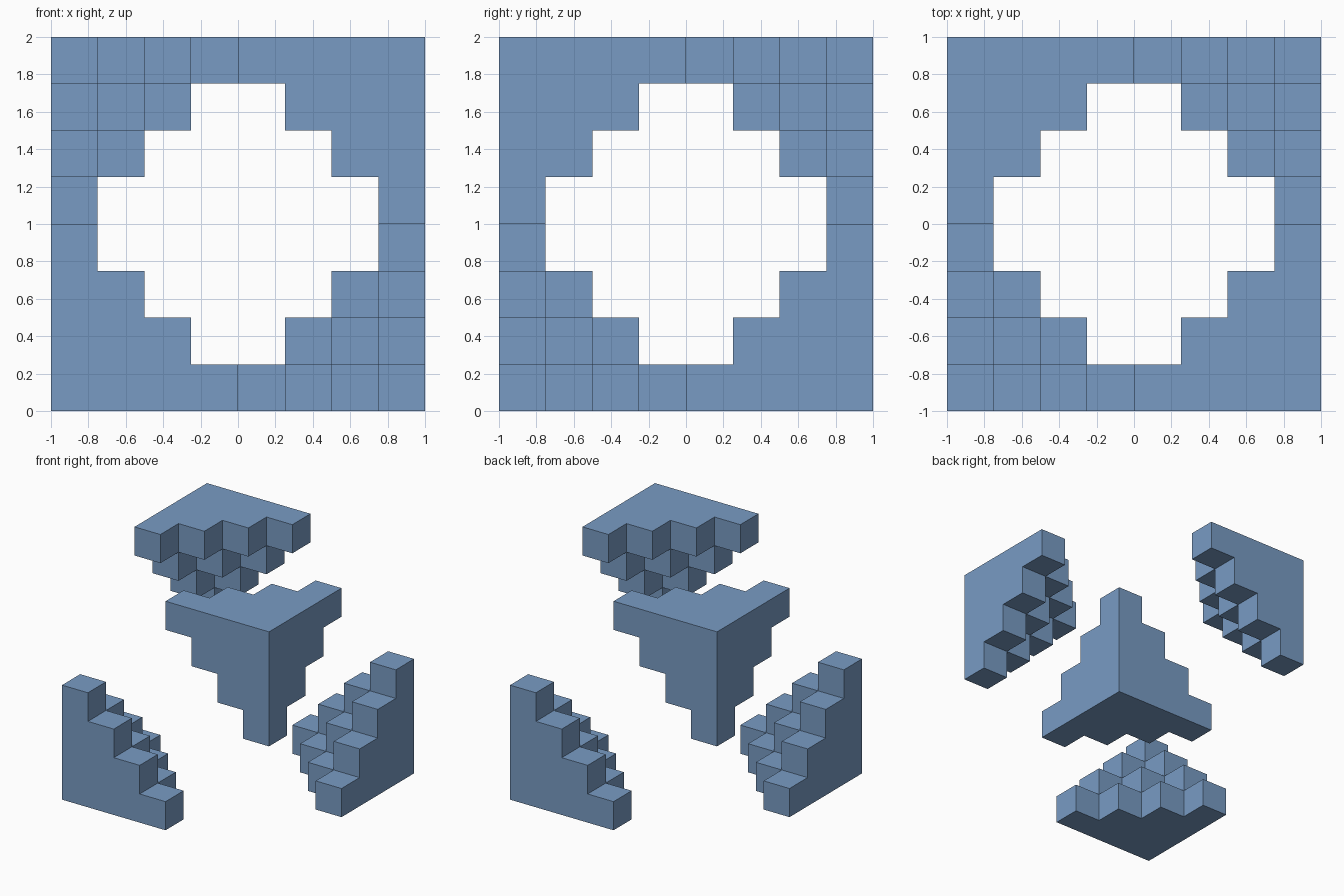
import bpy
import bmesh
import math
from mathutils import Vector, Matrix

cube = bpy.data.objects.get("Cube")
if cube:
    bpy.data.objects.remove(cube, do_unlink=True)

STEPS = 4      # blocks along each edge of a corner piece
CELL = 0.25    # block size

# Single flat blue
blue = bpy.data.materials.new("steel blue")
blue.use_nodes = True
colour = (0.19, 0.33, 0.55, 1.0)
blue.diffuse_color = colour
blue.node_tree.nodes["Principled BSDF"].inputs["Base Color"].default_value = colour


def filled(cell):
    """Blocks stacked into a corner, one fewer with every step outwards."""
    return min(cell) >= 0 and sum(cell) < STEPS


def stepped_corner(name, turn):
    bm = bmesh.new()
    cells = [(i, j, k) for i in range(STEPS) for j in range(STEPS)
             for k in range(STEPS) if filled((i, j, k))]
    # Outer skin of the stacked blocks
    for cell in cells:
        for axis in range(3):
            for side in (-1, 1):
                neighbour = list(cell)
                neighbour[axis] += side
                if filled(neighbour):
                    continue
                u, v = (axis + 1) % 3, (axis + 2) % 3
                corners = []
                for a, b in ((0, 0), (1, 0), (1, 1), (0, 1)):
                    p = Vector(cell)
                    p[axis] += max(side, 0)
                    p[u] += a
                    p[v] += b
                    # Apex at the front, top, +x corner of the two-unit cube
                    corners.append(bm.verts.new(
                        (1 - p.x * CELL, -1 + p.y * CELL, 1 - p.z * CELL)))
                bm.faces.new(corners)
    bmesh.ops.remove_doubles(bm, verts=bm.verts[:], dist=0.001)
    # Merge coplanar block sides into clean flat faces
    bmesh.ops.dissolve_limit(bm, angle_limit=math.radians(1),
                             verts=bm.verts[:], edges=bm.edges[:])
    bmesh.ops.recalc_face_normals(bm, faces=bm.faces[:])
    bm.transform(Matrix.Translation((0, 0, 1)) @ turn)
    mesh = bpy.data.meshes.new(name)
    bm.to_mesh(mesh)
    bm.free()
    mesh.materials.append(blue)
    obj = bpy.data.objects.new(name, mesh)
    bpy.context.collection.objects.link(obj)


# Four alternating corners, half turns of one another about each axis
stepped_corner("front_left_top_corner", Matrix.Identity(4))
for name, axis in (("back_left_bottom_corner", 'X'),
                   ("front_right_bottom_corner", 'Y'),
                   ("back_right_top_corner", 'Z')):
    stepped_corner(name, Matrix.Rotation(math.pi, 4, axis))
